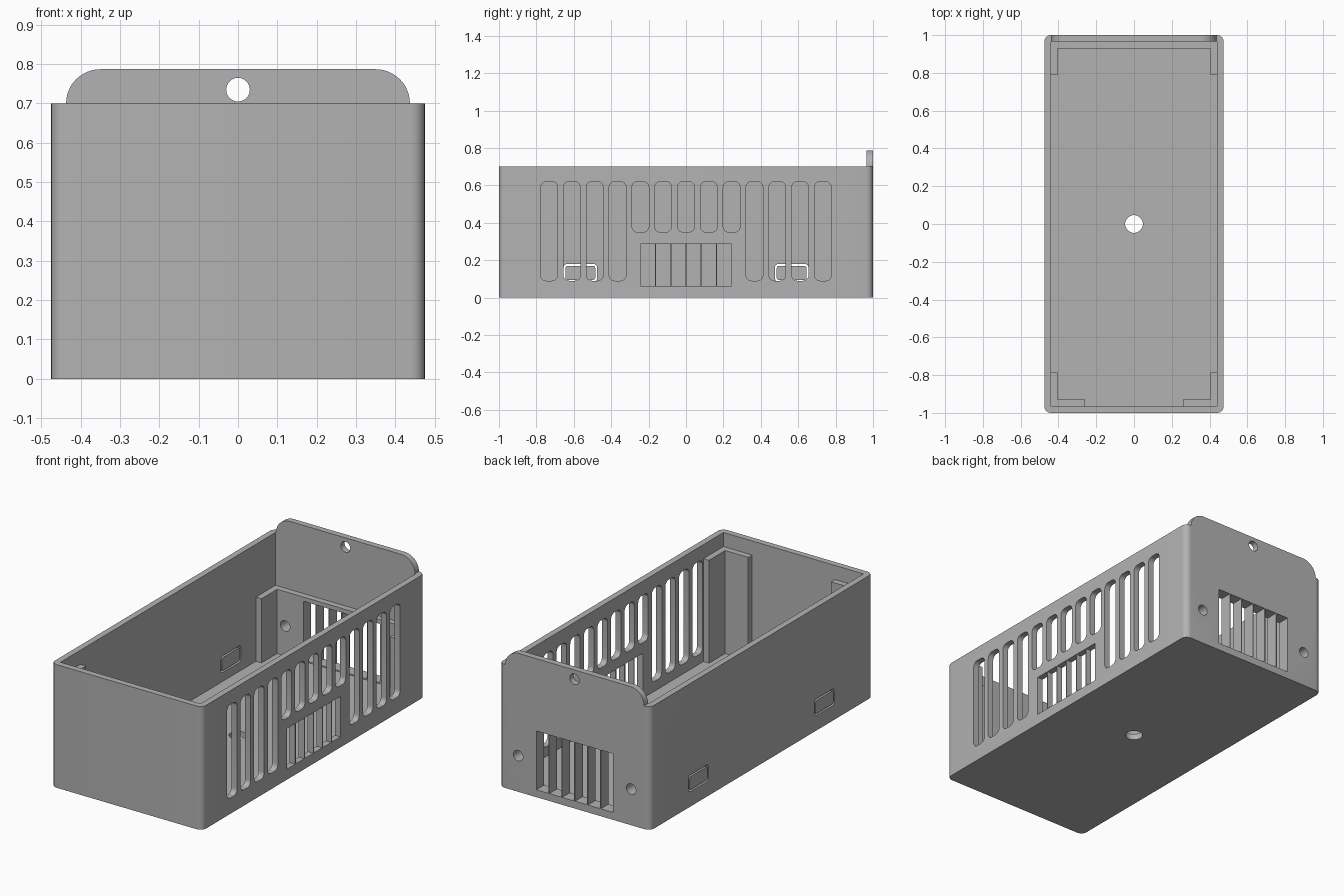
import bpy, bmesh, math
from mathutils import Vector

cube = bpy.data.objects.get("Cube")
if cube:
    bpy.data.objects.remove(cube, do_unlink=True)

grey = bpy.data.materials.new("plain grey")
grey.use_nodes = True
COLOUR = (0.45, 0.45, 0.45, 1)
grey.diffuse_color = COLOUR
grey.node_tree.nodes["Principled BSDF"].inputs["Base Color"].default_value = COLOUR

W, L, H, T = 0.475, 1.0, 0.70, 0.035   # half width, half length, height, wall
PLACE = {
    "x": lambda u, v, d: (d, u, v),
    "y": lambda u, v, d: (u, d, v),
    "z": lambda u, v, d: (u, v, d),
}


def arc(cx, cy, r, start, end, n=8):
    steps = [math.radians(start + (end - start) * i / n) for i in range(n + 1)]
    return [(cx + r * math.cos(a), cy + r * math.sin(a)) for a in steps]


def rect(u0, u1, v0, v1, r=0.0, n=6):
    """Rectangle outline with optional rounded corners."""
    if r == 0:
        return [(u0, v0), (u1, v0), (u1, v1), (u0, v1)]
    return (arc(u1 - r, v1 - r, r, 0, 90, n) + arc(u0 + r, v1 - r, r, 90, 180, n)
            + arc(u0 + r, v0 + r, r, 180, 270, n) + arc(u1 - r, v0 + r, r, 270, 360, n))


def circle(u, v, r):
    return arc(u, v, r, 0, 360, 32)[:-1]


def add_prism(bm, outline, axis, lo, hi):
    face = bm.faces.new([bm.verts.new(PLACE[axis](u, v, lo)) for u, v in outline])
    new = bmesh.ops.extrude_face_region(bm, geom=[face])["geom"]
    shift = Vector(PLACE[axis](0, 0, hi - lo))
    bmesh.ops.translate(bm, vec=shift, verts=[g for g in new if isinstance(g, bmesh.types.BMVert)])


def make(name, prisms):
    """One object from a list of (outline, axis, low, high) prisms."""
    bm = bmesh.new()
    for p in prisms:
        add_prism(bm, *p)
    bmesh.ops.recalc_face_normals(bm, faces=bm.faces)
    mesh = bpy.data.meshes.new(name)
    bm.to_mesh(mesh)
    bm.free()
    mesh.materials.append(grey)
    ob = bpy.data.objects.new(name, mesh)
    bpy.context.collection.objects.link(ob)
    return ob


def combine(target, tool, operation):
    mod = target.modifiers.new("combine", "BOOLEAN")
    mod.operation, mod.solver, mod.object = operation, "EXACT", tool
    bpy.context.view_layer.objects.active = target
    bpy.ops.object.modifier_apply(modifier=mod.name)
    bpy.data.objects.remove(tool, do_unlink=True)


# Open box with rounded vertical corners
box = make("open_box", [(rect(-W, W, -L, L, T), "z", 0, H)])
combine(box, make("cavity", [(rect(T - W, W - T, T - L, L - T), "z", T, H + 0.1)]), "DIFFERENCE")

# Hanging tab rising from the back wall
x, top, r = 0.437, 0.787, 0.087
tab = [(-x, 0.5), (x, 0.5)] + arc(x - r, top - r, r, 0, 90, 12) + arc(r - x, top - r, r, 90, 180, 12)
combine(box, make("hanging_tab", [(tab, "y", L - T, L)]), "UNION")

# U-shaped lining inside the back wall, sunk slightly into the walls
x, e, i = 0.45, 0.405, 0.93
lining = [(-x, 0.79), (-e, 0.79), (-e, i), (e, i), (e, 0.79), (x, 0.79), (x, 0.975), (-x, 0.975)]
combine(box, make("back_lining", [(lining, "z", 0.02, 0.40)]), "UNION")

# L-shaped corner posts at the front
for s in (-1, 1):
    post = [(x, -0.785), (e, -0.785), (e, -i), (0.26, -i), (0.26, -0.975), (x, -0.975)]
    combine(box, make("corner_post", [([(s * u, v) for u, v in post], "z", 0.02, 0.62)]), "UNION")

# Openings: side slots, two grilles, knockouts and screw holes
cuts = []
for k in range(-6, 7):
    y, low = k * 0.122, 0.35 if abs(k) <= 2 else 0.09
    cuts.append((rect(y - 0.045, y + 0.045, low, 0.62, 0.03), "x", 0.42, 0.5))
for k in range(6):
    c = (k - 2.5) * 0.081
    cuts.append((rect(c - 0.038, c + 0.038, 0.06, 0.29), "x", 0.42, 0.5))
    cuts.append((rect(c - 0.038, c + 0.038, 0.042, 0.376), "y", 0.9, 1.05))
for s in (-1, 1):
    y = s * 0.565
    cuts.append((rect(y - 0.09, y + 0.09, 0.085, 0.18, 0.02), "x", -0.5, -0.42))
    cuts.append((circle(s * 0.355, 0.205, 0.03), "y", 0.9, 1.05))
cuts.append((circle(0, 0.735, 0.03), "y", 0.9, 1.05))
cuts.append((circle(0, 0, 0.047), "z", -0.05, 0.1))
combine(box, make("openings", cuts), "DIFFERENCE")

# Loose knockout plates in the right wall
parts = [box]
for name, s in (("front_knockout", -1), ("back_knockout", 1)):
    y = s * 0.565
    parts.append(make(name, [(rect(y - 0.08, y + 0.08, 0.095, 0.17, 0.012), "x", -W, T - W)]))

# Smooth the rounded corners, keep the edges sharp
bpy.ops.object.select_all(action="DESELECT")
for ob in parts:
    ob.select_set(True)
bpy.context.view_layer.objects.active = box
bpy.ops.object.shade_smooth_by_angle(angle=math.radians(30))
